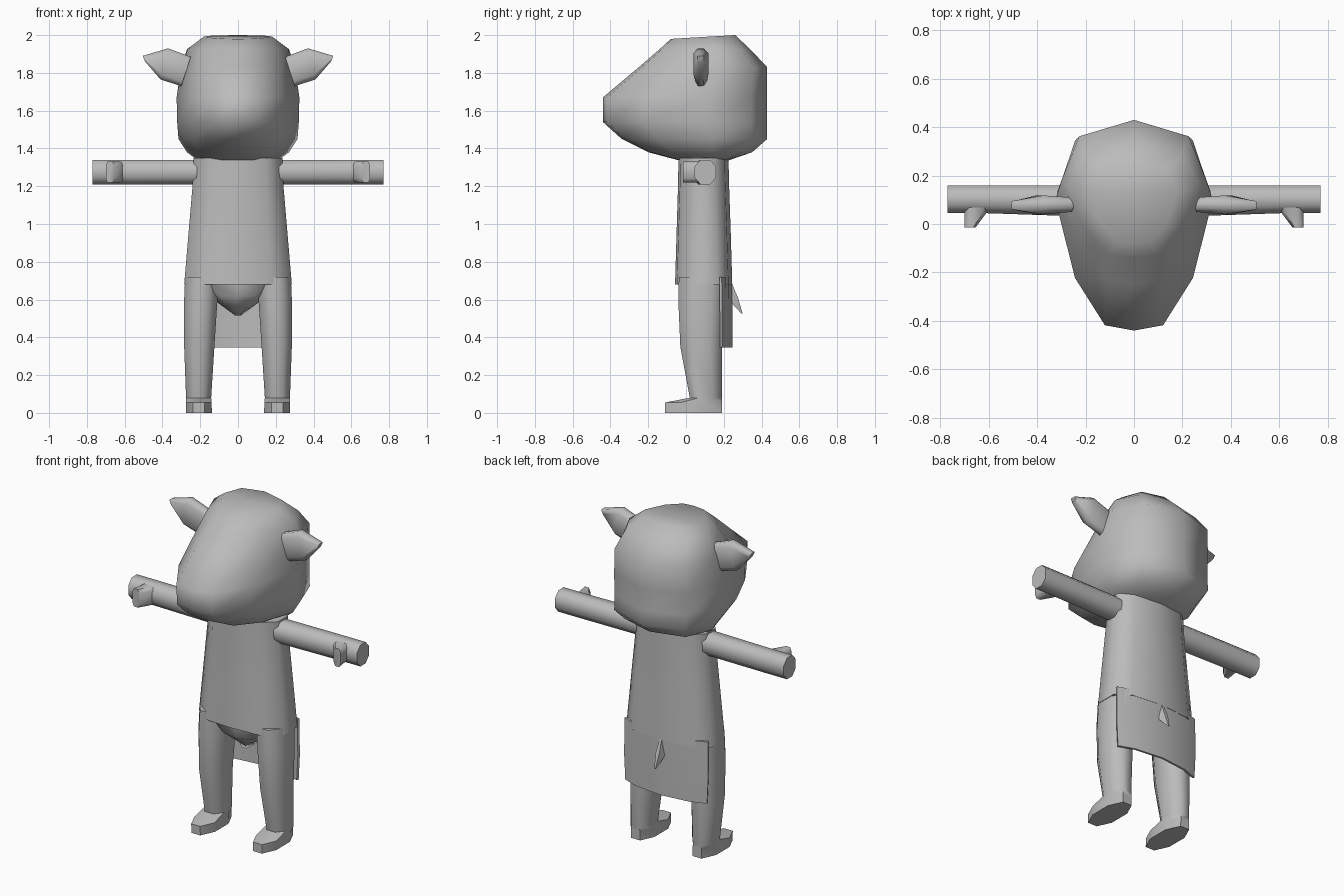
import bpy, bmesh, math

if "Cube" in bpy.data.objects:
    bpy.data.objects.remove(bpy.data.objects["Cube"])

grey = bpy.data.materials.new("plain grey")
grey.diffuse_color = (0.5, 0.5, 0.5, 1)
grey.use_nodes = True
grey.node_tree.nodes["Principled BSDF"].inputs["Base Color"].default_value = grey.diffuse_color


def loft(name, rings, mirror=False, angle=60):
    """Skin a list of equal-sized closed rings and cap both ends."""
    bm = bmesh.new()
    loops = [[bm.verts.new(p) for p in ring] for ring in rings]
    for a, b in zip(loops, loops[1:]):
        n = len(a)
        for i in range(n):
            j = (i + 1) % n
            bm.faces.new((a[i], a[j], b[j], b[i]))
    bm.faces.new(loops[0])
    bm.faces.new(loops[-1])
    bmesh.ops.recalc_face_normals(bm, faces=bm.faces[:])
    mesh = bpy.data.meshes.new(name)
    bm.to_mesh(mesh)
    bm.free()
    mesh.materials.append(grey)
    ob = bpy.data.objects.new(name, mesh)
    bpy.context.collection.objects.link(ob)
    bpy.ops.object.select_all(action='DESELECT')
    ob.select_set(True)
    bpy.context.view_layer.objects.active = ob
    bpy.ops.object.shade_smooth_by_angle(angle=math.radians(angle))
    if mirror:
        ob.modifiers.new("mirror", 'MIRROR').use_mirror_merge = False
    return ob


def symmetric(half):
    """Close a half outline, running front to back, over the x = 0 plane."""
    return half + [(-x, y, z) for x, y, z in half[-2:0:-1]]


def octagon(a0, a1, b0, b1, c=0.28):
    """Box outline with cut corners."""
    da, db = (a1 - a0) * c, (b1 - b0) * c
    return [(a0 + da, b0), (a1 - da, b0), (a1, b0 + db), (a1, b1 - db),
            (a1 - da, b1), (a0 + da, b1), (a0, b1 - db), (a0, b0 + db)]


# Head with a blunt pointed muzzle: z, half width, front y, back y
def head_ring(z, w, f, b, tilt=0):
    d = b - f
    plan = [(0, 0), (.37, .025), (.75, .25), (1, .62), (.75, .9), (0, 1)]
    return symmetric([(w * u, f + d * v, z + tilt * v) for u, v in plan])


loft("head", [head_ring(*r) for r in (
    (1.335, .21, -.03, .22), (1.38, .27, -.20, .35), (1.45, .315, -.34, .43),
    (1.54, .322, -.44, .43), (1.67, .325, -.44, .43), (1.83, .302, -.25, .43),
    (1.925, .27, -.14, .34), (1.98, .18, -.08, .26, .02))], angle=75)


# Leaf-shaped ears: each section runs from a bottom to a top point
def ear_ring(xb, zb, xt, zt, y0, y1):
    ym, pinch = (y0 + y1) / 2, .15
    def at(t):
        return xb + (xt - xb) * t, zb + (zt - zb) * t
    out = []
    for t, y in ((0, ym - .015), (pinch, y0), (1 - pinch, y0), (1, ym - .015),
                 (1, ym + .015), (1 - pinch, y1), (pinch, y1), (0, ym + .015)):
        x, z = at(t)
        out.append((x, y, z))
    return out


loft("ear", [ear_ring(.30, 1.73, .25, 1.885, .05, .11),
             ear_ring(.41, 1.765, .37, 1.93, .04, .118),
             ear_ring(.492, 1.86, .505, 1.89, .06, .095)], mirror=True)

# Straight arms with a squared hand end
loft("arm", [[(x, y, z) for y, z in octagon(y0, .16, z0, z1)]
             for x, y0, z0, z1 in ((.18, .03, 1.21, 1.34), (.62, .045, 1.21, 1.34),
                                   (.70, .045, 1.21, 1.34), (.77, .045, 1.21, 1.34))],
     mirror=True)

# Thumbs pointing forward, slanted on the inner side
loft("thumb", [[(x, y, z) for x, z in octagon(x0, .70, 1.22, 1.33, .2)]
               for y, x0 in ((.08, .59), (.045, .61), (-.015, .655))], mirror=True)


# Torso, widening down to the hem
def torso_ring(z, w, f, b):
    return symmetric([(0, f, z), (.62 * w, f + .01, z), (w, f + .09, z),
                      (w, b - .08, z), (.7 * w, b - .02, z), (0, b, z)])


loft("torso", [torso_ring(*r) for r in (
    (1.35, .235, -.04, .225), (1.21, .24, -.042, .228),
    (.95, .262, -.05, .237), (.68, .285, -.058, .245))])

# Hips closing the crotch between the legs
loft("hips", [torso_ring(.70, .27, -.03, .21), torso_ring(.62, .15, -.03, .20),
              torso_ring(.57, .09, .02, .17), torso_ring(.515, .015, .08, .14)])

# Legs that run down into forward-pointing feet
loft("leg", [[(x, y, z) for x, y in octagon(*r)] for z, r in (
    (.72, (.10, .28, -.038, .21)), (.58, (.11, .286, -.04, .205)),
    (.35, (.125, .285, -.03, .19)), (.08, (.142, .275, .02, .19)),
    (.055, (.14, .276, -.11, .19)), (0, (.138, .276, -.11, .19)))], mirror=True)

# Coat tail wrapped behind the legs
def tail_ring(z, w, b):
    outer = [(-1, -.055), (-.65, -.02), (0, 0), (.65, -.02), (1, -.055)]
    return ([(u * w, b + v, z) for u, v in outer]
            + [(u * w * .98, b + v - .012, z) for u, v in reversed(outer)])


loft("coat_tail", [tail_ring(.72, .281, .244), tail_ring(.50, .283, .246),
                   tail_ring(.345, .275, .246)])

# Small pointed tail
loft("tail", [[(-.005, .225, .70), (.005, .225, .70), (.005, .235, .705), (-.005, .235, .705)],
              [(-.03, .225, .60), (.03, .225, .60), (.012, .275, .61), (-.012, .275, .61)],
              [(-.004, .294, .525), (.004, .294, .525), (.004, .30, .525), (-.004, .30, .525)]])
